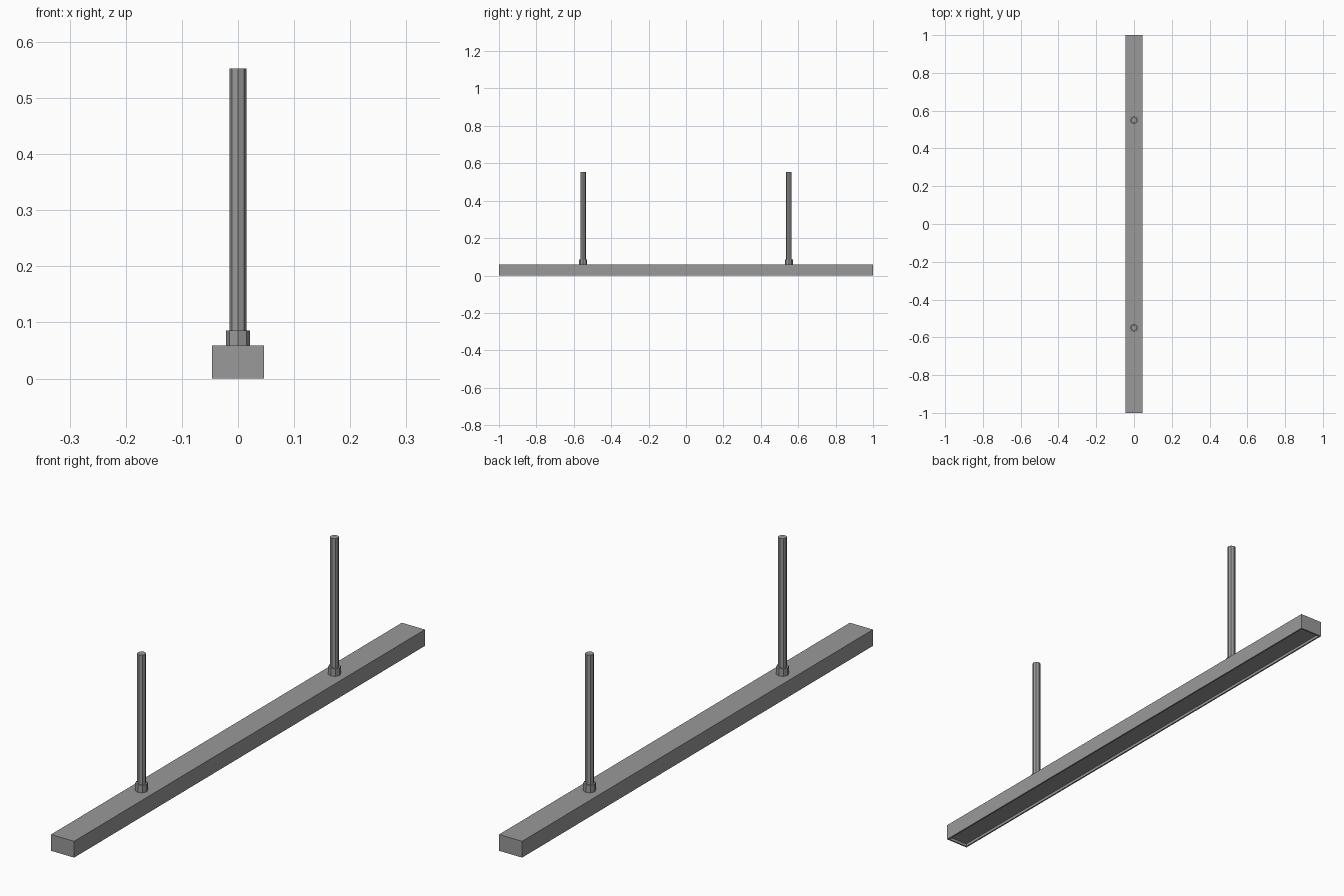
import bpy, bmesh
from mathutils import Matrix

cube = bpy.data.objects.get("Cube")
if cube:
    bpy.data.objects.remove(cube, do_unlink=True)

grey = bpy.data.materials.new("matt_grey")
grey.use_nodes = True
colour = (0.32, 0.32, 0.32, 1)
grey.diffuse_color = colour
grey.node_tree.nodes["Principled BSDF"].inputs["Base Color"].default_value = colour


def add_object(name, bm):
    mesh = bpy.data.meshes.new(name)
    bm.to_mesh(mesh)
    bm.free()
    mesh.materials.append(grey)
    obj = bpy.data.objects.new(name, mesh)
    bpy.context.collection.objects.link(obj)
    return obj


def add_post(name, radius, y, bottom, top):
    """Eight-sided upright post with flat faces."""
    bm = bmesh.new()
    bmesh.ops.create_cone(bm, cap_ends=True, segments=8, radius1=radius, radius2=radius,
                          depth=top - bottom,
                          matrix=Matrix.Translation((0, y, (top + bottom) / 2)))
    return add_object(name, bm)


# Long housing with a shallow recess along its underside
WIDTH, LENGTH, HEIGHT = 0.092, 2.0, 0.059
RIM, RECESS = 0.008, 0.01
bm = bmesh.new()
bmesh.ops.create_cube(bm, size=1, matrix=Matrix.Translation((0, 0, HEIGHT / 2))
                      @ Matrix.Diagonal((WIDTH, LENGTH, HEIGHT, 1)))
bm.normal_update()
underside = [f for f in bm.faces if f.normal.z < -0.9]
bmesh.ops.inset_region(bm, faces=underside, thickness=RIM)
panel = bmesh.ops.extrude_face_region(bm, geom=underside)
bmesh.ops.delete(bm, geom=underside, context="FACES_ONLY")
bmesh.ops.translate(bm, vec=(0, 0, RECESS),
                    verts=[v for v in panel["geom"] if isinstance(v, bmesh.types.BMVert)])
bmesh.ops.recalc_face_normals(bm, faces=bm.faces)
add_object("housing", bm)

# Two hanging rods, each seated in a collar
for side, y in (("front", -0.55), ("back", 0.55)):
    add_post(side + "_collar", 0.021, y, HEIGHT, 0.086)
    add_post(side + "_rod", 0.015, y, HEIGHT, 0.553)
